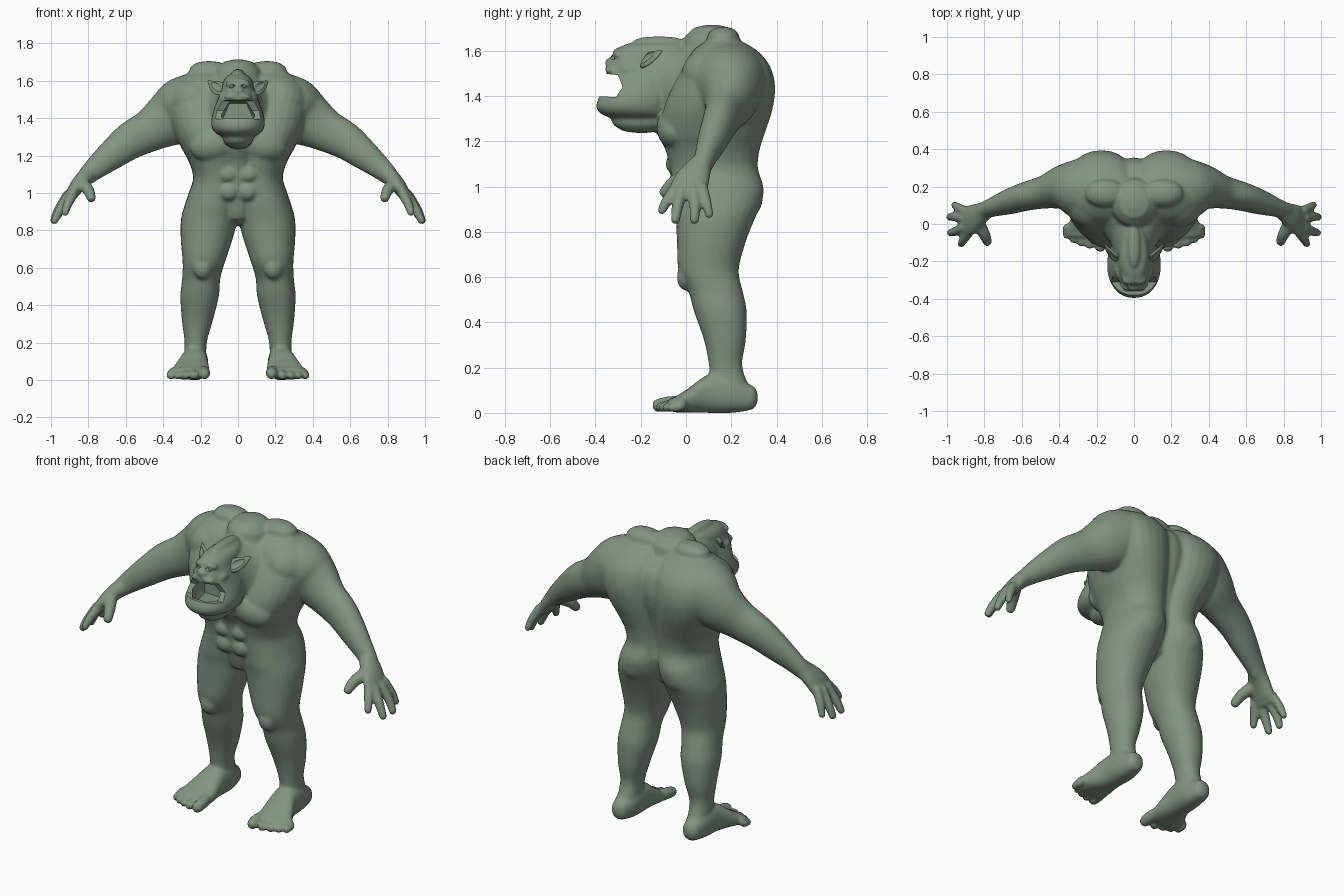
import bpy, bmesh, math
from mathutils import Vector, Matrix

X, Y, Z = Vector((1, 0, 0)), Vector((0, 1, 0)), Vector((0, 0, 1))


def smooth_path(rows, n=4):
    """Catmull-Rom interpolation of (x, y, z, a, b) rows."""
    rows = [Vector(r) for r in rows]
    ext = [rows[0]] + rows + [rows[-1]]
    out = []
    for i in range(1, len(ext) - 2):
        p0, p1, p2, p3 = ext[i - 1:i + 3]
        for k in range(n):
            t = k / n
            out.append(0.5 * (2 * p1 + (p2 - p0) * t + (2 * p0 - 5 * p1 + 4 * p2 - p3) * t * t
                              + (3 * p1 - p0 - 3 * p2 + p3) * t ** 3))
    return out + [rows[-1]]


def loft(bm, rows, ref=Y, axis=None, mirror=True, power=1.0, sides=28):
    """Skin ellipses (half sizes a along ref, b across) along a path, with rounded ends."""
    path = smooth_path(rows)
    rings = []
    for i, r in enumerate(path):
        t = axis or (path[min(i + 1, len(path) - 1)].xyz - path[max(i - 1, 0)].xyz).normalized()
        u = (ref - t * ref.dot(t)).normalized()
        rings.append((r.xyz, t, u, t.cross(u), max(r[3], .003), max(r[4], .003)))

    def cap(ring, s):
        c, t, u, v, a, b = ring
        m = min(a, b)
        return [(c + t * s * m * o, t, u, v, a * f, b * f) for o, f in ((.4, .9), (.7, .6), (.8, .2))]
    rings = cap(rings[0], -1)[::-1] + rings + cap(rings[-1], 1)
    for sx in ((1, -1) if mirror else (1,)):
        loops = []
        for c, t, u, v, a, b in rings:
            lp = []
            for k in range(sides):
                q = 2 * math.pi * k / sides
                cs, sn = math.cos(q), math.sin(q)
                p = (c + u * a * math.copysign(abs(cs) ** power, cs)
                     + v * b * math.copysign(abs(sn) ** power, sn))
                lp.append(bm.verts.new((p.x * sx, p.y, p.z)))
            loops.append(lp)
        for l0, l1 in zip(loops, loops[1:]):
            for k in range(sides):
                j = (k + 1) % sides
                bm.faces.new((l0[k], l0[j], l1[j], l1[k]))
        bm.faces.new(loops[0])
        bm.faces.new(loops[-1])


def blob(bm, c, s, tilt=0):
    """Mirrored ellipsoid for muscles and facial lumps."""
    for sx in (1, -1):
        m = (Matrix.Translation((c[0] * sx, c[1], c[2])) @ Matrix.Rotation(tilt * sx, 4, 'Y')
             @ Matrix.Diagonal((*s, 1)))
        bmesh.ops.create_uvsphere(bm, u_segments=24, v_segments=16, radius=1, matrix=m)


def make(name, bm):
    bmesh.ops.recalc_face_normals(bm, faces=bm.faces[:])
    me = bpy.data.meshes.new(name)
    bm.to_mesh(me)
    bm.free()
    ob = bpy.data.objects.new(name, me)
    bpy.context.collection.objects.link(ob)
    return ob


def hull(name, pts):
    bm = bmesh.new()
    for p in pts:
        bm.verts.new(p)
    bmesh.ops.convex_hull(bm, input=bm.verts[:])
    ob = make(name, bm)
    ob.hide_render = True
    return ob


def columns(rows):
    """(z, centre x, half width, front y, back y) to loft rows."""
    return [(c, (f + k) / 2, z, w, (k - f) / 2) for z, c, w, f, k in rows]


body = bmesh.new()
# each half of the body, ankle to shoulder hump
loft(body, columns([
    (.08, .228, .058, .11, .30), (.15, .228, .058, .105, .265), (.22, .225, .062, .10, .248),
    (.32, .217, .083, .08, .264), (.45, .205, .103, .035, .268), (.54, .197, .102, .01, .25),
    (.63, .183, .113, -.033, .233), (.75, .168, .138, -.04, .262), (.86, .153, .152, -.045, .305),
    (.93, .137, .150, -.055, .335), (1.0, .122, .142, -.06, .342), (1.08, .105, .135, -.07, .318),
    (1.16, .112, .148, -.09, .325), (1.24, .132, .170, -.115, .35), (1.34, .16, .19, -.10, .382),
    (1.44, .175, .20, -.06, .394), (1.53, .175, .20, -.01, .372), (1.60, .165, .165, .03, .315),
    (1.645, .155, .11, .09, .24)]), X, Z, power=.93)
# central core that leaves only a crease down the back
loft(body, columns([
    (.90, 0, .09, -.035, .24), (1.0, 0, .12, -.06, .28), (1.08, 0, .12, -.075, .275),
    (1.16, 0, .13, -.09, .285), (1.25, 0, .15, -.135, .31), (1.36, 0, .17, -.14, .345),
    (1.46, 0, .17, -.12, .355), (1.55, 0, .16, -.08, .325), (1.61, 0, .13, -.02, .25)]),
    X, Z, mirror=False)
# thick neck
loft(body, [(0, .12, 1.44, .27, .19), (0, 0, 1.44, .20, .19), (0, -.1, 1.46, .125, .165),
            (0, -.17, 1.46, .105, .15)], X, mirror=False)
# head and heavy jaw
loft(body, columns([
    (1.305, 0, .085, -.335, -.06), (1.32, 0, .12, -.375, -.05), (1.35, 0, .14, -.396, -.05),
    (1.39, 0, .143, -.387, -.04), (1.45, 0, .128, -.35, -.04), (1.51, 0, .105, -.352, -.03),
    (1.56, 0, .087, -.336, -.03), (1.60, 0, .077, -.315, -.01), (1.625, 0, .06, -.275, 0),
    (1.635, 0, .035, -.24, 0)]), X, Z, mirror=False, power=.92)
# muscles: chest, belly, buttocks, knees, shoulder blades
blob(body, (.13, -.055, 1.26), (.13, .075, .09), .2)
blob(body, (.055, -.05, 1.10), (.055, .04, .045))
blob(body, (.05, -.045, 1.01), (.055, .035, .05))
blob(body, (.14, .20, .95), (.12, .14, .12))
blob(body, (.19, .0, .60), (.05, .04, .06))
blob(body, (.24, .17, 1.50), (.15, .19, .13), .4)
# arms
loft(body, [(.2, .18, 1.48, .18, .17), (.29, .19, 1.445, .165, .175), (.37, .195, 1.395, .125, .15),
            (.47, .172, 1.335, .09, .115), (.575, .148, 1.28, .077, .10), (.67, .118, 1.208, .067, .082),
            (.76, .088, 1.135, .05, .062), (.81, .07, 1.09, .045, .05)])
# palms
loft(body, [(.79, .075, 1.11, .045, .05), (.845, .04, 1.055, .07, .042), (.885, .015, 1.0, .083, .034),
            (.903, .012, .97, .078, .024)])
# fingers and thumb
for base, mid, tip, r in [
        ((.885, -.045, .99), (.912, -.085, .935), (.925, -.108, .893), .024),
        ((.905, -.018, .985), (.952, -.038, .91), (.982, -.047, .85), .025),
        ((.912, .032, .985), (.96, .04, .91), (.986, .037, .85), .025),
        ((.905, .07, .995), (.942, .09, .93), (.961, .103, .875), .023),
        ((.84, .02, 1.06), (.80, -.055, 1.015), (.784, -.095, .972), .031)]:
    loft(body, [(*base, r * 1.15, r * 1.15), (*mid, r, r), (*tip, r * .8, r * .8)], Y if r < .03 else X)
# feet
loft(body, [(.232, .275, .068, .052, .058), (.23, .2, .085, .07, .085), (.235, .1, .085, .075, .085),
            (.25, .01, .055, .097, .053), (.262, -.05, .036, .107, .034)], X, -Y, power=.85)
# toes, big one on the inside
for x, y, r in [(.18, -.125, .032), (.237, -.115, .025), (.283, -.102, .024), (.323, -.085, .023),
                (.36, -.063, .022)]:
    loft(body, [(x * .9 + .025, -.02, .045, r, r), (x, y + .04, r + .008, r, r), (x, y, r, r * .9, r * .9)], X)
# face: brow, nose, upper lip, cheeks
blob(body, (.03, -.297, 1.592), (.042, .028, .016), .35)
blob(body, (.009, -.335, 1.55), (.022, .025, .018))
blob(body, (.03, -.325, 1.518), (.045, .035, .015), .2)
blob(body, (.075, -.25, 1.515), (.03, .045, .03))

ogre = make("body", body)
rm = ogre.modifiers.new("skin", 'REMESH')
rm.mode = 'VOXEL'
rm.voxel_size = .009
sm = ogre.modifiers.new("soften", 'SMOOTH')
sm.factor, sm.iterations = .5, 5

# open mouth: gap between the jaws, then the hollow inside
gap = hull("mouth_gap_cutter", [(x, y, z) for x in (-.25, .25) for y, z in (
    (-.5, 1.405), (-.31, 1.395), (-.28, 1.44), (-.30, 1.492), (-.5, 1.515))])
hollow = hull("mouth_hollow_cutter", [(s * x, y, z) for s in (1, -1) for x, y, z in (
    (.045, -.32, 1.49), (.045, -.2, 1.48), (.098, -.285, 1.405), (.08, -.2, 1.40),
    (.05, -.362, 1.41), (.045, -.345, 1.36), (.075, -.2, 1.36))])
# eye sockets
sockets = bmesh.new()
blob(sockets, (.034, -.328, 1.570), (.019, .022, .008), .3)
sockets = make("eye_socket_cutter", sockets)
sockets.hide_render = True
cutters = (gap, hollow, sockets)
for c in cutters:
    b = ogre.modifiers.new(c.name, 'BOOLEAN')
    b.operation, b.solver, b.object = 'DIFFERENCE', 'EXACT', c

# pointed ears with a cupped front
bm = bmesh.new()
loft(bm, [(.07, -.185, 1.545, .03, .014), (.10, -.175, 1.558, .038, .013), (.13, -.145, 1.575, .028, .011),
          (.158, -.108, 1.597, .005, .004)], Vector((0, -.5, -.85)))
ears = make("ears", bm)
bm = bmesh.new()
loft(bm, [(.098, -.2, 1.562, .024, .012), (.12, -.172, 1.575, .02, .010), (.14, -.145, 1.588, .008, .005)],
     Vector((0, -.5, -.85)))
cup = make("ear_cup_cutter", bm)
cup.hide_render = True
b = ears.modifiers.new("cup", 'BOOLEAN')
b.operation, b.solver, b.object = 'DIFFERENCE', 'EXACT', cup

# eyeballs
bm = bmesh.new()
blob(bm, (.034, -.302, 1.570), (.014, .014, .012))
eyes = make("eyes", bm)

skin = bpy.data.materials.new("skin")
skin.diffuse_color = (.22, .30, .22, 1)
for ob in (ogre, ears, eyes):
    bpy.ops.object.select_all(action='DESELECT')
    ob.select_set(True)
    bpy.context.view_layer.objects.active = ob
    bpy.ops.object.convert(target='MESH')
    bpy.ops.object.shade_smooth_by_angle(angle=math.radians(40))
    ob.data.materials.clear()
    ob.data.materials.append(skin)
for c in (*cutters, cup):
    bpy.data.objects.remove(c)
